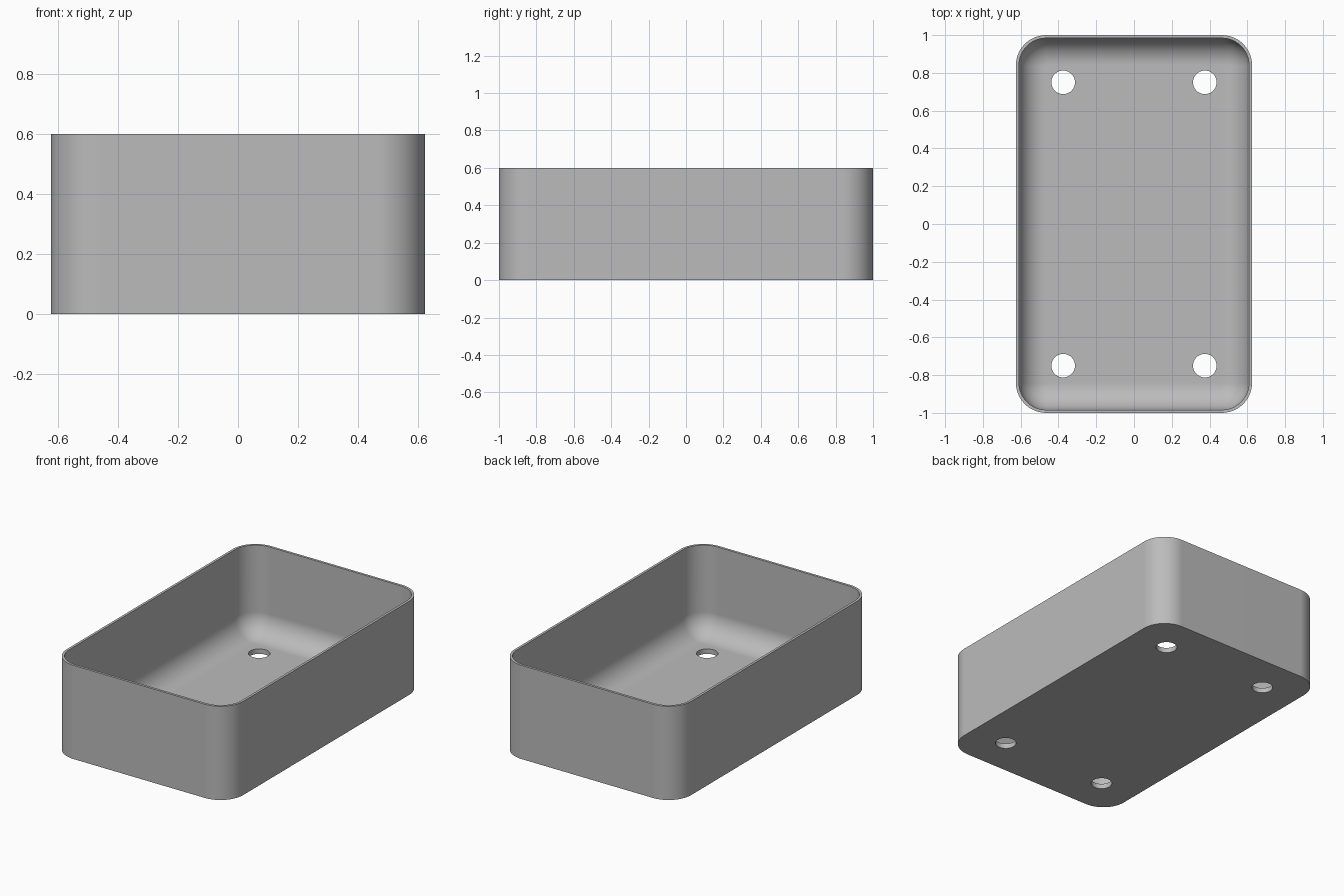
import bpy, bmesh
from math import sin, cos, pi

if "Cube" in bpy.data.objects:
    bpy.data.objects.remove(bpy.data.objects["Cube"])

HALF_X, HALF_Y, HEIGHT = 0.625, 1.0, 0.6
CORNER, WALL, FLOOR = 0.16, 0.016, 0.032
FILLET = 0.14
ARC, STEPS = 12, 10

grey = bpy.data.materials.new("plain grey")
grey.use_nodes = True
grey.diffuse_color = (0.5, 0.5, 0.5, 1)
grey.node_tree.nodes["Principled BSDF"].inputs["Base Color"].default_value = (0.5, 0.5, 0.5, 1)


def ring(bm, inset, z):
    """Rounded rectangle, inset from the outer outline."""
    verts = []
    for k, (sx, sy) in enumerate([(1, 1), (-1, 1), (-1, -1), (1, -1)]):
        for i in range(ARC + 1):
            a = (k + i / ARC) * pi / 2
            r = CORNER - inset
            verts.append(bm.verts.new((sx * (HALF_X - CORNER) + r * cos(a),
                                       sy * (HALF_Y - CORNER) + r * sin(a), z)))
    return verts


# Tray: outer wall, rim, inner wall, rounded fillet down to the floor
profile = [(0, 0), (0, HEIGHT), (WALL, HEIGHT)]
for i in range(STEPS + 1):
    a = i / STEPS * pi / 2
    profile.append((WALL + FILLET * (1 - cos(a)), FLOOR + FILLET * (1 - sin(a))))

bm = bmesh.new()
rings = [ring(bm, *p) for p in profile]
for low, high in zip(rings, rings[1:]):
    for i in range(len(low)):
        j = (i + 1) % len(low)
        bm.faces.new((low[i], low[j], high[j], high[i]))
bm.faces.new(rings[0][::-1])
bm.faces.new(rings[-1])
bmesh.ops.recalc_face_normals(bm, faces=bm.faces)
mesh = bpy.data.meshes.new("tray")
bm.to_mesh(mesh)
bm.free()
mesh.materials.append(grey)
tray = bpy.data.objects.new("tray", mesh)
bpy.context.collection.objects.link(tray)

# Four round drain holes through the floor
cutters = []
for x in (-0.375, 0.375):
    for y in (-0.75, 0.75):
        bpy.ops.mesh.primitive_cylinder_add(vertices=40, radius=0.0625, depth=0.2, location=(x, y, 0))
        cutter = bpy.context.object
        cutter.name = "hole_cutter"
        cutter.hide_render = True
        cutter.data.materials.append(grey)
        cutters.append(cutter)
        cut = tray.modifiers.new("hole", "BOOLEAN")
        cut.object, cut.operation, cut.solver = cutter, "DIFFERENCE", "EXACT"

bpy.ops.object.select_all(action="DESELECT")
tray.select_set(True)
bpy.context.view_layer.objects.active = tray
for name in [m.name for m in tray.modifiers]:
    bpy.ops.object.modifier_apply(modifier=name)
for cutter in cutters:
    bpy.data.objects.remove(cutter)

# Smooth corners and fillet, crisp rim and hole edges
bpy.ops.object.shade_smooth_by_angle(angle=pi / 6)
weighted = tray.modifiers.new("even_shading", "WEIGHTED_NORMAL")
weighted.keep_sharp = True
